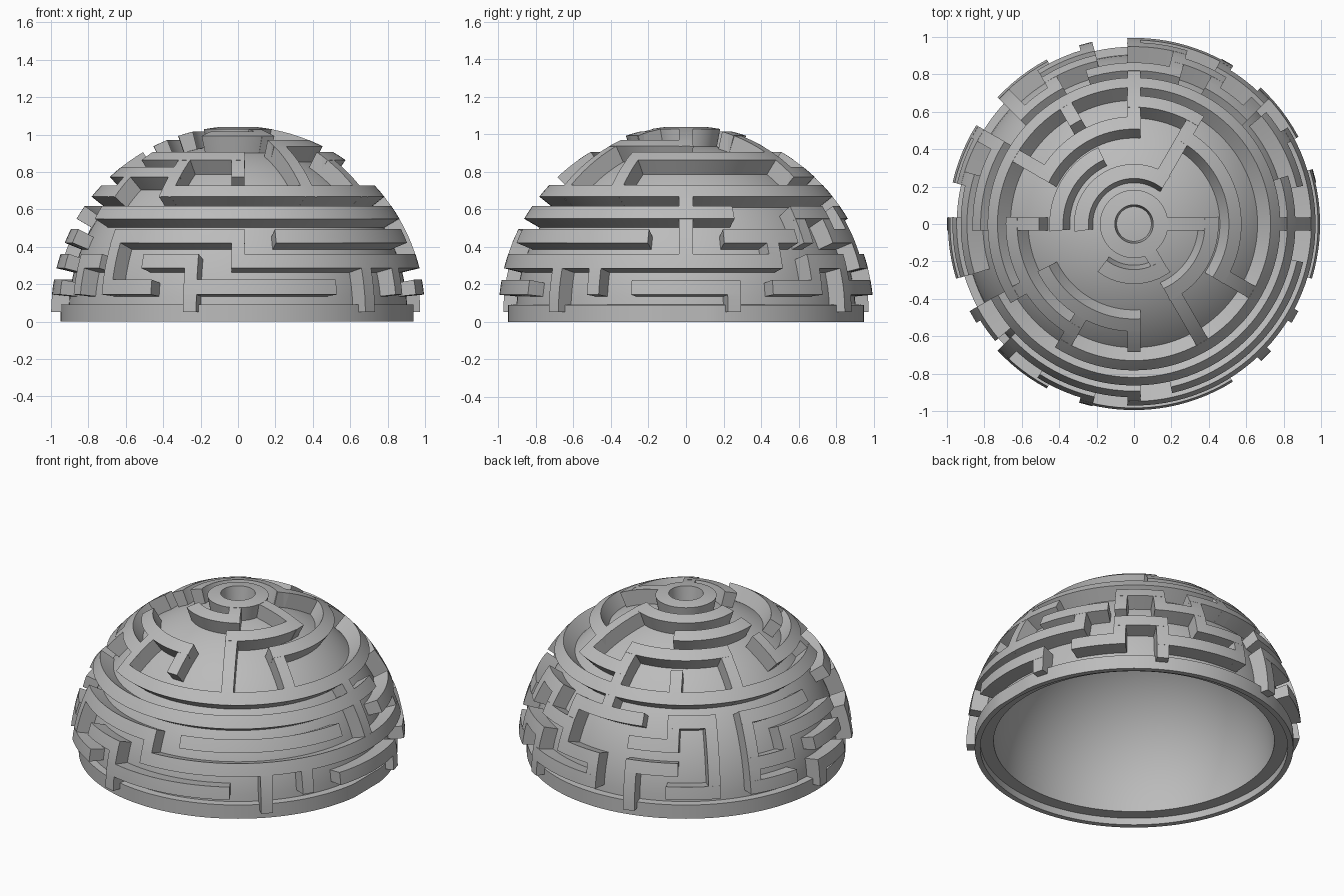
import bpy, bmesh
from math import sin, cos, radians, pi
from mathutils import Matrix, Vector

if "Cube" in bpy.data.objects:
    bpy.data.objects.remove(bpy.data.objects["Cube"])

CENTRE_Z = 0.045       # height of the sphere centre
R_WALL, R_FLOOR, R_CAVITY, R_FOOT = 1.0, 0.905, 0.835, 0.87
PITCH, HALF = 8.2, 2.3  # row spacing and half wall width in degrees
HALF_W = 0.036          # half width of the upright walls

grey = bpy.data.materials.new("light grey")
grey.use_nodes = True
colour = (0.5, 0.5, 0.5, 1)
grey.diffuse_color = colour
grey.node_tree.nodes["Principled BSDF"].inputs["Base Color"].default_value = colour


def finish(bm, name):
    bmesh.ops.recalc_face_normals(bm, faces=bm.faces)
    mesh = bpy.data.meshes.new(name)
    bm.to_mesh(mesh)
    bm.free()
    mesh.materials.append(grey)
    ob = bpy.data.objects.new(name, mesh)
    bpy.context.collection.objects.link(ob)
    bpy.ops.object.select_all(action='DESELECT')
    ob.select_set(True)
    bpy.context.view_layer.objects.active = ob
    bpy.ops.object.shade_smooth_by_angle(angle=radians(30))
    return ob


def on_sphere(r, theta, phi, side=0):
    t = radians(theta)
    p = Vector((r * sin(t), side, CENTRE_Z + r * cos(t)))
    return Matrix.Rotation(radians(phi), 3, 'Z') @ p


def sweep(bm, sections, closed=False):
    """Skin a row of equal cross-sections and cap the ends."""
    loops = [[bm.verts.new(p) for p in s] for s in sections]
    n = len(loops[0])
    pairs = list(zip(loops, loops[1:]))
    if closed:
        pairs.append((loops[-1], loops[0]))
    else:
        bm.faces.new(loops[0])
        bm.faces.new(loops[-1])
    for a, b in pairs:
        for i in range(n):
            j = (i + 1) % n
            bm.faces.new((a[i], a[j], b[j], b[i]))


def arc_wall(bm, row, start, end):
    """Wall along a ring of latitude."""
    theta = PITCH * row
    closed = end - start >= 360
    if not closed:
        pad = HALF_W / sin(radians(theta)) * 180 / pi
        start, end = start - pad, end + pad
    steps = max(4, int((end - start) / 3))
    count = steps if closed else steps + 1
    sections = []
    for i in range(count):
        phi = start + (end - start) * i / steps
        outer = [on_sphere(R_WALL, theta + d, phi) for d in (-HALF, 0, HALF)]
        inner = [on_sphere(R_FOOT, theta + d, phi) for d in (HALF, -HALF)]
        sections.append(outer + inner)
    sweep(bm, sections, closed)


def upright_wall(bm, phi, top, bottom):
    """Wall along a meridian, from one row to another."""
    t0 = PITCH * top - HALF
    t1 = min(PITCH * bottom + HALF, 89.6)
    steps = max(3, int((t1 - t0) / 2.5))
    sections = []
    for i in range(steps + 1):
        t = t0 + (t1 - t0) * i / steps
        sections.append([on_sphere(r, t, phi, s) for r, s in (
            (R_WALL - 0.001, -HALF_W), (R_WALL - 0.001, HALF_W),
            (R_FOOT, HALF_W), (R_FOOT, -HALF_W))])
    sweep(bm, sections)


# Hollow dome with a foot ring and a recessed rim underneath
RIM_H, RIM_R, RECESS_R = 0.09, 0.948, 0.915
profile = [(RECESS_R, CENTRE_Z), (RECESS_R, 0), (RIM_R, 0), (RIM_R, RIM_H)]
for i in range(33):
    t = radians(87 * (1 - i / 32))
    profile.append((R_FLOOR * sin(t), CENTRE_Z + R_FLOOR * cos(t)))
for i in range(33):
    t = radians(90 * i / 32)
    profile.append((R_CAVITY * sin(t), CENTRE_Z + R_CAVITY * cos(t)))
profile.append(profile[0])
bm = bmesh.new()
verts = [bm.verts.new((r, 0, z)) for r, z in profile]
edges = [bm.edges.new(pair) for pair in zip(verts, verts[1:])]
bmesh.ops.spin(bm, geom=verts + edges, cent=(0, 0, 0), axis=(0, 0, 1),
               angle=2 * pi, steps=144, use_duplicate=False)
bmesh.ops.remove_doubles(bm, verts=bm.verts, dist=0.0005)
# Flat spot on the side of the foot ring
for v in bm.verts:
    if v.co.x > 0.938:
        v.co.x = 0.938
finish(bm, "dome_shell")

# Ring walls: row -> (start, end) in degrees
rings = {
    1: [(0, 360)],
    2: [(60, 180), (240, 300)],
    3: [(120, 180), (300, 360)],
    4: [(-30, 60), (90, 120), (120, 150), (210, 270)],
    5: [(60, 90), (180, 240)],
    6: [(-120, 210)],
    7: [(-150, 15), (45, 60), (75, 105), (120, 135), (150, 180)],
    8: [(-135, -90), (-75, -15), (15, 38), (60, 75), (105, 120), (165, 195)],
    9: [(-90, 30), (45, 60), (75, 90), (105, 120), (150, 165),
        (180, 195), (210, 218), (240, 255)],
    10: [(-105, -60), (-15, 15), (30, 45), (60, 90), (120, 135),
         (150, 165), (180, 195), (225, 240)],
}
for row, spans in rings.items():
    bm = bmesh.new()
    for start, end in spans:
        arc_wall(bm, row, start, end)
    finish(bm, f"ring_wall_{row}")

# Upright walls: angle, top row, bottom row
uprights = [
    (0, 1, 3), (0, 6, 9), (-60, 1, 2), (-60, 3, 6), (-30, 4, 6),
    (60, 2, 5), (90, 4, 7), (120, 5, 6), (150, 4, 6), (180, 4, 5),
    (-150, 5, 6), (-120, 4, 6), (-90, 4, 5), (-90, 8, 9),
    (-135, 8, 10), (-105, 9, 11), (-45, 9, 11), (-30, 9, 10),
    (15, 10, 11), (30, 8, 9), (45, 7, 8), (45, 9, 10), (60, 7, 8),
    (60, 9, 11), (75, 7, 9), (90, 9, 10), (105, 9, 11), (120, 7, 8),
    (135, 7, 10), (150, 7, 10), (165, 8, 9), (180, 10, 11), (-150, 9, 10),
]
bm = bmesh.new()
for phi, top, bottom in uprights:
    upright_wall(bm, phi, top, bottom)
finish(bm, "upright_walls")
